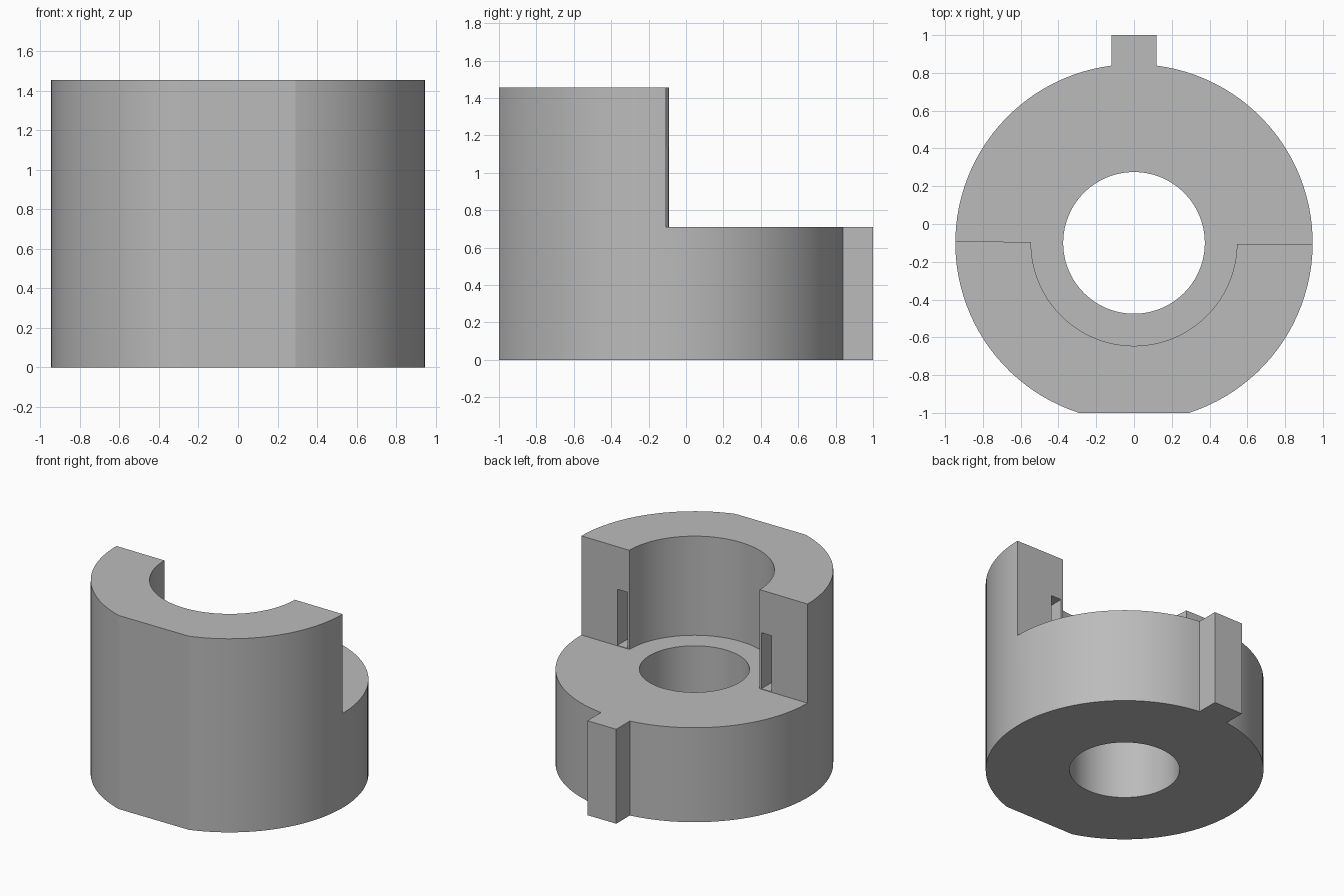
import bpy, bmesh
from math import asin, acos, cos, sin, pi, radians

cube = bpy.data.objects.get("Cube")
if cube:
    bpy.data.objects.remove(cube, do_unlink=True)

CY = -0.1                    # axis of the round body
R_OUT, R_BORE, R_CUP = 0.946, 0.375, 0.545
STEP, TOP = 0.71, 1.455      # height of the base and of the half wall
TAB = 0.12                   # half width of the rear key
TILT = radians(-0.5)         # slight turn of the split plane

grey = bpy.data.materials.new("light grey")
grey.use_nodes = True
colour = (0.5, 0.5, 0.5, 1)
grey.diffuse_color = colour
grey.node_tree.nodes["Principled BSDF"].inputs["Base Color"].default_value = colour


def arc(r, a, b, n):
    return [(r * cos(a + (b - a) * i / n), r * sin(a + (b - a) * i / n)) for i in range(n + 1)]


def prism(name, outline, z0, z1, turn=0):
    """Extrude an outline, given around the body axis, from z0 to z1."""
    bm = bmesh.new()
    pts = [(x * cos(turn) - y * sin(turn), x * sin(turn) + y * cos(turn) + CY) for x, y in outline]
    face = bm.faces.new([bm.verts.new((x, y, z0)) for x, y in pts])
    side = bmesh.ops.extrude_face_region(bm, geom=[face])
    verts = [g for g in side["geom"] if isinstance(g, bmesh.types.BMVert)]
    bmesh.ops.translate(bm, verts=verts, vec=(0, 0, z1 - z0))
    bmesh.ops.recalc_face_normals(bm, faces=bm.faces)
    mesh = bpy.data.meshes.new(name)
    bm.to_mesh(mesh)
    bm.free()
    mesh.materials.append(grey)
    obj = bpy.data.objects.new(name, mesh)
    bpy.context.collection.objects.link(obj)
    return obj


def cut(target, cutter):
    bpy.context.view_layer.objects.active = target
    mod = target.modifiers.new("cut", "BOOLEAN")
    mod.operation, mod.solver, mod.object = "DIFFERENCE", "EXACT", cutter
    bpy.ops.object.modifier_apply(modifier=mod.name)
    bpy.data.objects.remove(cutter, do_unlink=True)


# Round body with a flat at the front and a square key at the rear
key = acos(TAB / R_OUT)
flat = asin((1 + CY) / R_OUT)
outline = arc(R_OUT, pi - key, pi + flat, 48) + arc(R_OUT, 2 * pi - flat, 2 * pi + key, 48)
outline += [(TAB, 1 - CY), (-TAB, 1 - CY)]
body = prism("split_collar", outline, 0, TOP)

# Shaft hole through the base
cut(body, prism("bore_cutter", arc(R_BORE, 0, 2 * pi, 96)[:-1], -0.2, TOP + 0.2))

# Wide half bore and open rear above the base
rear = arc(R_CUP, pi, 2 * pi, 56) + [(1.5, 0), (1.5, 1.5), (-1.5, 1.5), (-1.5, 0)]
cut(body, prism("rear_cutter", rear, STEP, TOP + 0.2, TILT))

# Narrow pocket in each split face
for side in (-1, 1):
    pocket = [(side * x, y) for x, y in ((0.56, 0.1), (0.645, 0.1), (0.645, -0.25), (0.56, -0.25))]
    cut(body, prism("pocket_cutter", pocket, STEP + 0.004, 1.135, TILT))

# Smooth round walls with sharp edges
bpy.ops.object.select_all(action="DESELECT")
body.select_set(True)
bpy.context.view_layer.objects.active = body
bpy.ops.object.shade_smooth_by_angle(angle=radians(8))
